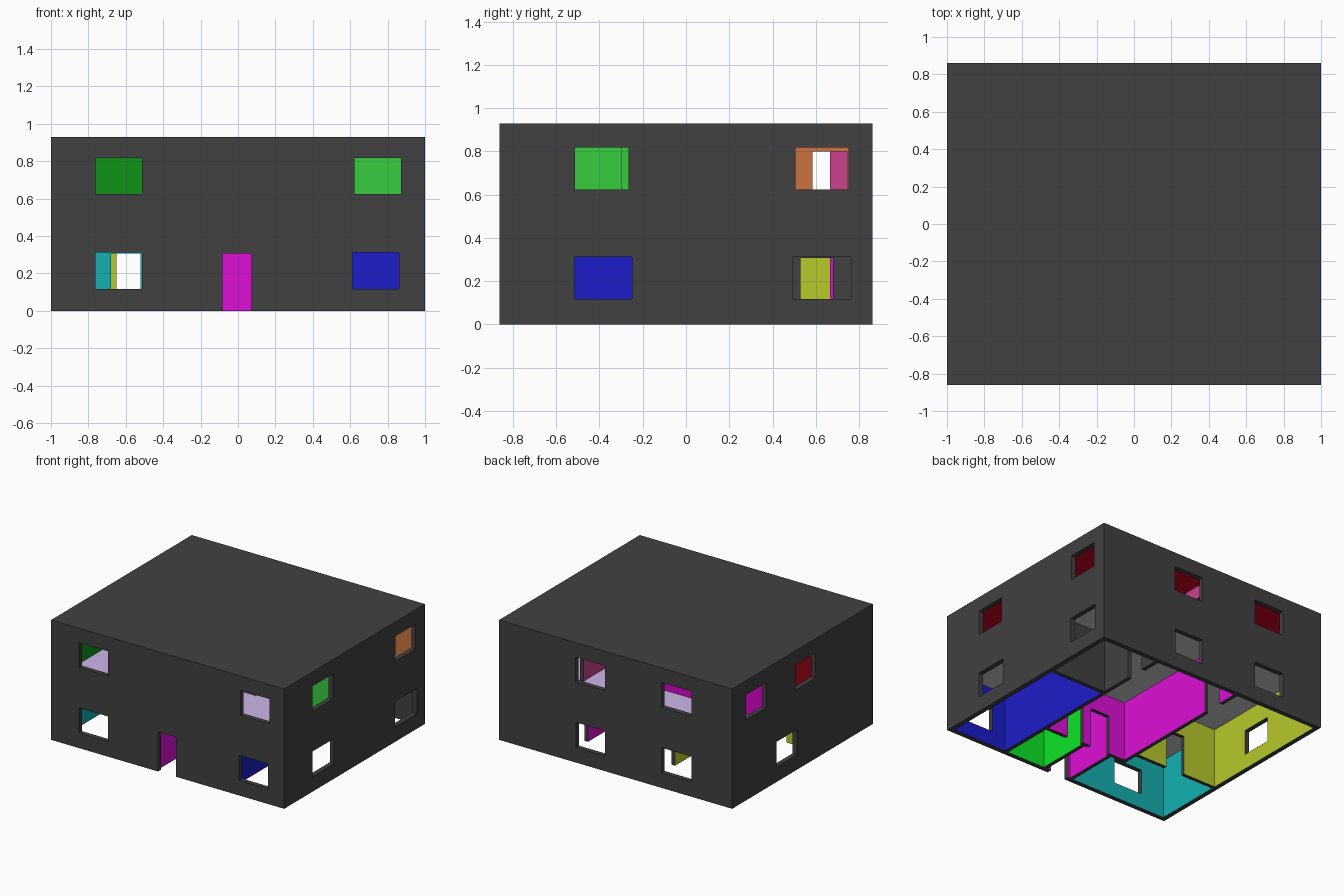
import bpy

if "Cube" in bpy.data.objects:
    bpy.data.objects.remove(bpy.data.objects["Cube"])

def linear(c):
    return c / 12.92 if c <= 0.04045 else ((c + 0.055) / 1.055) ** 2.4

def material(name, rgb):
    m = bpy.data.materials.new(name)
    m.diffuse_color = (*[linear(c) for c in rgb], 1)
    m.use_nodes = True
    m.node_tree.nodes["Principled BSDF"].inputs["Base Color"].default_value = m.diffuse_color
    return m

shell = material("shell_grey", (0.255, 0.255, 0.255))
slab = material("slab_grey", (0.77, 0.77, 0.77))
floor = material("floor_lavender", (0.81, 0.71, 0.92))
ceiling = material("ceiling_dark_red", (0.80, 0.02, 0.13))

def box(name, x0, x1, y0, y1, z0, z1, wall, bottom=None, top=None):
    """Box with optional separate materials for bottom and top."""
    v = [(x, y, z) for z in (z0, z1) for x, y in ((x0, y0), (x1, y0), (x1, y1), (x0, y1))]
    f = [(3, 2, 1, 0), (4, 5, 6, 7), (0, 1, 5, 4), (1, 2, 6, 5), (2, 3, 7, 6), (3, 0, 4, 7)]
    me = bpy.data.meshes.new(name)
    me.from_pydata(v, [], f)
    me.materials.append(wall)
    for face, m in ((0, bottom), (1, top)):
        if m:
            me.materials.append(m)
            me.polygons[face].material_index = len(me.materials) - 1
    ob = bpy.data.objects.new(name, me)
    bpy.context.collection.objects.link(ob)
    return ob

X, Y, H = 1.0, 0.862, 0.93
T = 0.037                     # outer wall thickness
XI, YI = X - T, Y - T         # inner faces
C1, F2, C2 = 0.465, 0.49, 0.90   # lower ceiling, upper floor, upper ceiling

house = box("house", -X, X, -Y, Y, 0, H, shell)

def cut(tool):
    tool.hide_render = True
    mod = house.modifiers.new("cut", 'BOOLEAN')
    mod.operation = 'DIFFERENCE'
    mod.solver = 'EXACT'
    mod.material_mode = 'TRANSFER'
    mod.object = tool
    bpy.context.view_layer.objects.active = house
    bpy.ops.object.modifier_apply(modifier=mod.name)
    bpy.data.objects.remove(tool)

# Ground floor rooms, open below
blue = material("blue", (0.11, 0.11, 0.79))
green = material("green", (0.05, 0.90, 0.15))
magenta = material("magenta", (0.87, 0.06, 0.84))
cyan = material("cyan", (0.08, 0.69, 0.70))
yellow = material("yellow", (0.72, 0.79, 0.17))
for m, x0, x1, y0, y1 in (
        (blue, 0.50, XI, -YI, 0.24),
        (shell, 0.50, XI, 0.27, YI),
        (green, 0.14, 0.47, -YI, -0.41),
        (magenta, -0.10, 0.11, -YI, -0.41),
        (magenta, -0.23, 0.47, -0.38, YI),
        (cyan, -XI, -0.13, -YI, -0.41),
        (cyan, -XI, -0.26, -0.45, -0.29),
        (yellow, -XI, -0.26, -0.26, YI)):
    cut(box("room", x0, x1, y0, y1, -0.1, C1, m, None, slab))

# Upper floor rooms
dark_green = material("dark_green", (0.06, 0.58, 0.09))
light_green = material("light_green", (0.22, 0.80, 0.25))
orange = material("orange", (0.79, 0.45, 0.25))
pink = material("pink", (0.79, 0.26, 0.56))
red = material("dark_red", (0.55, 0.02, 0.07))
purple = material("purple", (0.84, 0.02, 0.78))
for m, x0, x1, y0, y1 in (
        (dark_green, -XI, 0.11, -YI, -0.21),
        (light_green, 0.14, XI, -YI, -0.30),
        (light_green, 0.36, XI, -0.34, -0.25),
        (orange, 0.50, XI, -0.20, YI),
        (pink, -0.23, 0.47, -0.18, 0.35),
        (pink, -0.05, 0.47, 0.30, YI),
        (red, -XI, -0.26, -0.18, 0.35),
        (purple, -XI, -0.08, 0.38, YI)):
    cut(box("room", x0, x1, y0, y1, F2, C2, m, floor, ceiling))

def opening(x0, x1, y0, y1, z0, z1):
    cut(box("opening", x0, x1, y0, y1, z0, z1, shell))

LOW, HIGH = (0.117, 0.312), (0.625, 0.818)
E = 0.02
# Front and back windows
for x0, x1, s, z in ((-0.762, -0.512, -1, LOW), (0.613, 0.86, -1, LOW),
                     (-0.762, -0.512, -1, HIGH), (0.623, 0.872, -1, HIGH),
                     (-0.65, -0.395, 1, LOW), (0.09, 0.34, 1, LOW),
                     (-0.65, -0.395, 1, HIGH), (0.09, 0.345, 1, HIGH)):
    y0, y1 = sorted((s * (YI - E), s * (Y + E)))
    opening(x0, x1, y0, y1, *z)
# Side windows
for y0, y1, s, z in ((-0.515, -0.25, 1, LOW), (0.495, 0.763, 1, LOW),
                     (-0.512, -0.265, 1, HIGH), (0.505, 0.75, 1, HIGH),
                     (0.07, 0.32, -1, LOW), (0.44, 0.69, -1, HIGH), (-0.16, 0.085, -1, HIGH)):
    x0, x1 = sorted((s * (XI - E), s * (X + E)))
    opening(x0, x1, y0, y1, *z)
# Front door and ground floor doorways
for r in ((-0.083, 0.073, -Y - E, -YI + E),
          (0.15, 0.29, -0.42, -0.37),
          (-0.09, 0.08, -0.42, -0.37),
          (0.46, 0.51, 0.53, 0.68),
          (-0.27, -0.22, 0.505, 0.665),
          (-0.68, -0.52, -0.30, -0.25)):
    opening(*r, -0.1, 0.307)
# Upper floor doorways
for r in ((0.46, 0.51, 0.585, 0.745),
          (-0.09, -0.04, 0.505, 0.665),
          (-0.27, -0.22, 0.0, 0.16),
          (-0.20, -0.04, -0.22, -0.17),
          (0.18, 0.34, -0.31, -0.17)):
    opening(*r, F2, 0.80)
